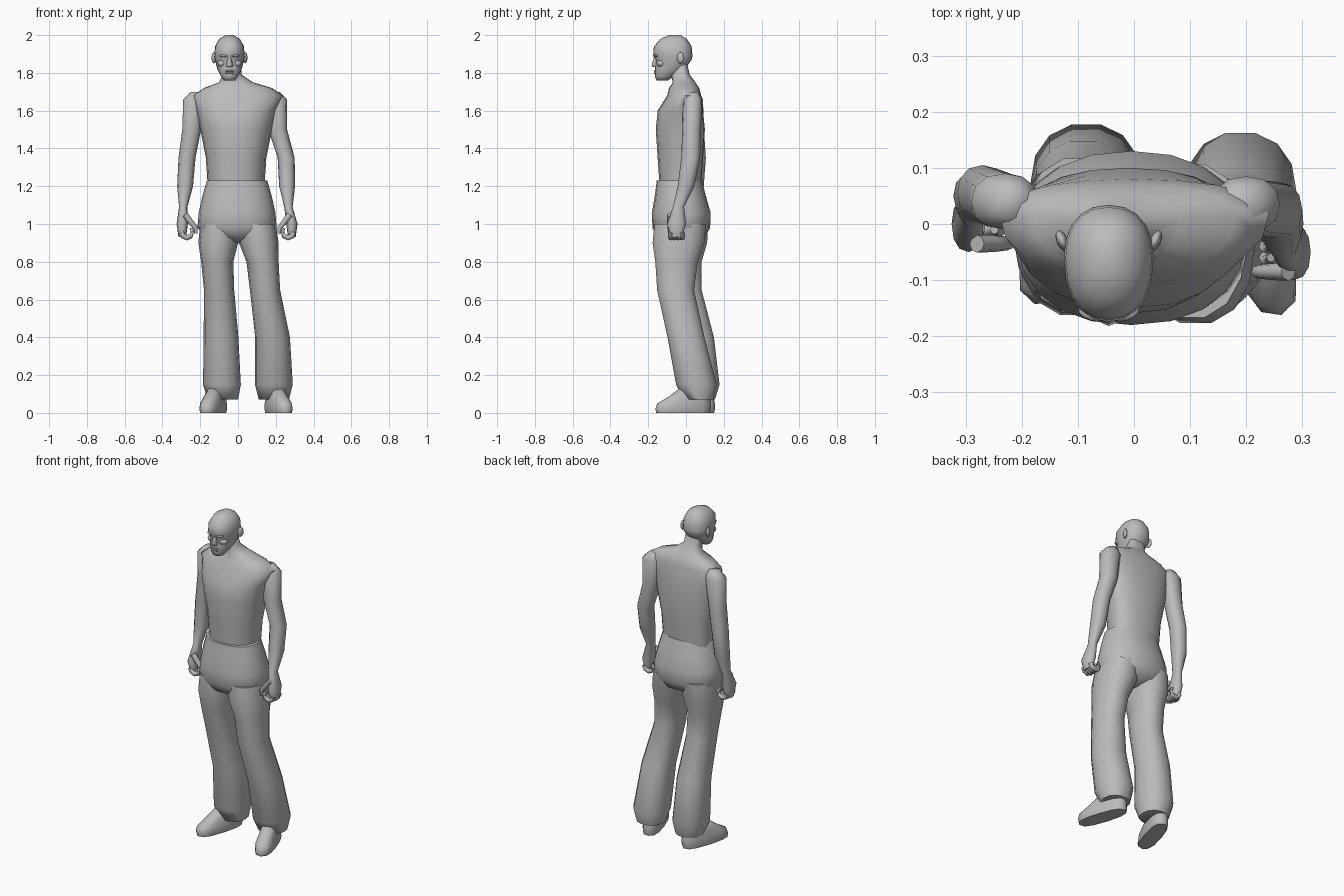
import bpy
import bmesh
from math import cos, sin, pi, radians
from mathutils import Vector, Matrix

default_cube = bpy.data.objects.get("Cube")
if default_cube:
    bpy.data.objects.remove(default_cube, do_unlink=True)

# One plain clay colour for the whole figure
clay = bpy.data.materials.new("clay_grey")
clay.use_nodes = True
clay.diffuse_color = (.5, .5, .5, 1)
clay.node_tree.nodes["Principled BSDF"].inputs["Base Color"].default_value = clay.diffuse_color


def finish(bm, name):
    """Turn a bmesh into a named, smooth shaded object."""
    bmesh.ops.recalc_face_normals(bm, faces=bm.faces)
    mesh = bpy.data.meshes.new(name)
    bm.to_mesh(mesh)
    bm.free()
    mesh.materials.append(clay)
    obj = bpy.data.objects.new(name, mesh)
    bpy.context.collection.objects.link(obj)
    bpy.ops.object.select_all(action="DESELECT")
    obj.select_set(True)
    bpy.context.view_layer.objects.active = obj
    bpy.ops.object.shade_smooth_by_angle(angle=radians(70))


def loft(name, rings):
    """Bridge a list of equal point rings and cap both ends."""
    bm = bmesh.new()
    loops = [[bm.verts.new(point) for point in ring] for ring in rings]
    for low, high in zip(loops, loops[1:]):
        for i in range(len(low)):
            bm.faces.new((low[i - 1], low[i], high[i], high[i - 1]))
    bm.faces.new(loops[0])
    bm.faces.new(loops[-1])
    finish(bm, name)


def unit_ring(sides):
    turns = [2 * pi * i / sides for i in range(sides)]
    return [(cos(turn), sin(turn)) for turn in turns]


def signed_power(value, power):
    return abs(value) ** power * (1 if value >= 0 else -1)


def stack(name, heights, xs, ys, widths, depths,
          sides=14, square=.9, shift=0, place=Matrix.Identity(4)):
    """Loft level sections from centres and half sizes.
    Shift moves the widest line back from the middle, as a share of the depth."""
    rings = []
    for z, x, y, width, depth in zip(heights, xs, ys, widths, depths):
        ring = []
        for across, along in unit_ring(sides):
            across = signed_power(across, square)
            along = signed_power(along, square)
            along += shift * (1 - abs(along))
            ring.append(place @ Vector((x + across * width, y + along * depth, z)))
        rings.append(ring)
    loft(name, rings)


def tube(name, points, radii):
    """Loft round sections along a bent path."""
    path = [Vector(point) for point in points]
    rings = []
    for k, (point, radius) in enumerate(zip(path, radii)):
        heading = path[min(k + 1, len(path) - 1)] - path[max(k - 1, 0)]
        frame = heading.to_track_quat("Z", "Y")
        rings.append([point + frame @ Vector((a * radius, b * radius, 0))
                      for a, b in unit_ring(8)])
    loft(name, rings)


def ellipsoid(name, centre, size, tilt=0):
    bm = bmesh.new()
    bmesh.ops.create_uvsphere(bm, u_segments=12, v_segments=8, radius=1)
    bm.transform(Matrix.Translation(centre) @ Matrix.Rotation(tilt, 4, "Z")
                 @ Matrix.Diagonal((*size, 1)))
    finish(bm, name)


# Bare torso running up into the neck
stack("torso_and_neck",
      heights=(1.2, 1.35, 1.5, 1.6, 1.68, 1.72, 1.75, 1.79, 1.87),
      xs=(-.01, -.01, -.01, -.01, 0, 0, -.01, -.03, -.04),
      ys=(-.03, -.03, -.03, -.03, -.01, -.01, -.01, -.03, -.04),
      widths=(.15, .16, .19, .21, .24, .18, .09, .05, .05),
      depths=(.11, .12, .13, .12, .09, .08, .06, .05, .04),
      sides=20, shift=.3)

# Head, with the chin, mouth, eye hollow and brow in its profile
head_x = -.045
stack("head",
      heights=(1.76, 1.78, 1.82, 1.87, 1.89, 1.94, 1.98, 2),
      xs=[head_x] * 8,
      ys=(-.125, -.115, -.085, -.065, -.07, -.07, -.065, -.06),
      widths=(.03, .045, .065, .077, .08, .077, .055, .02),
      depths=(.03, .05, .08, .095, .104, .1, .07, .03),
      sides=20, shift=.1)

# Face details and ears
stack("nose", heights=(1.83, 1.84, 1.88), xs=[head_x] * 3, ys=[-.16] * 3,
      widths=(.016, .018, .008), depths=(.016, .022, .01), sides=8)
for part, height in (("upper_lip", 1.81), ("lower_lip", 1.798)):
    ellipsoid(part, (head_x, -.16, height), (.024, .01, .006))
for part, side in (("left", 1), ("right", -1)):
    ellipsoid(part + "_ear", (head_x + side * .083, -.03, 1.88), (.01, .02, .03), side * -.4)
    ellipsoid(part + "_brow", (head_x + side * .03, -.16, 1.89), (.025, .012, .007), side * .3)
    ellipsoid(part + "_cheek", (head_x + side * .04, -.135, 1.85), (.025, .02, .018), side * .4)

# Arms share their sections and follow their own bend
arm = dict(heights=(1.7, 1.66, 1.5, 1.35, 1.2, 1.09, 1, .93),
           widths=(.03, .06, .05, .045, .042, .022, .03, .02),
           depths=(.03, .05, .05, .05, .044, .03, .05, .03), sides=12)
stack("left_arm", xs=(.19, .2, .21, .255, .26, .267, .285, .285),
      ys=(.035, .035, .03, .025, 0, -.04, -.05, -.05), **arm)
stack("right_arm", xs=(-.22, -.23, -.245, -.27, -.28, -.29, -.295, -.295),
      ys=(.04, .04, .045, .055, .05, .025, 0, 0), **arm)

# Fingers curl in along an arc, with the thumb in front
for part, side, palm_x, palm_y in (("left", 1, .265, -.05), ("right", -1, .27, 0)):
    for n in range(4):
        y = palm_y + (n - 1.5) * .02
        arc = [-pi * step / 4 for step in range(6)]
        tube(f"{part}_finger_{n + 1}",
             [(side * (palm_x + .03 * cos(a)), y, .957 + .03 * sin(a)) for a in arc],
             (.014, .014, .014, .013, .012, .008))
    thumb = ((.01, 1.05), (-.02, 1.01), (-.045, .98), (-.048, .95))
    tube(part + "_thumb", [(side * (palm_x + x), palm_y - .035, z) for x, z in thumb],
         (.016, .015, .012, .008))

# Loose trousers: seat, then two flared legs with shared sections
stack("trouser_seat",
      heights=(1.23, 1.15, 1.06, .98, .93, .9), xs=[-.005] * 6,
      ys=(-.035, -.03, -.025, -.025, -.025, -.03),
      widths=(.16, .183, .203, .21, .17, .06),
      depths=(.12, .135, .155, .153, .125, .06), sides=20)
leg = dict(heights=(1, .9, .8, .65, .4, .15, .07),
           widths=(.1, .105, .085, .08, .092, .1, .08),
           depths=(.14, .14, .115, .1, .1, .11, .08))
stack("left_trouser_leg", xs=(.1, .11, .13, .143, .183, .19, .19),
      ys=(-.03, -.04, -.05, -.055, 0, .055, .065), **leg)
stack("right_trouser_leg", xs=(-.1, -.105, -.11, -.1, -.09, -.085, -.08),
      ys=(-.02, -.025, -.03, -.015, .05, .07, .075), **leg)

# Shoes with the toes turned out
for part, x, y, turn in (("left", .213, -.01, 18), ("right", -.13, .01, -17)):
    spot = Matrix.Translation((x, y, 0)) @ Matrix.Rotation(radians(turn), 4, "Z")
    stack(part + "_shoe", heights=(0, .02, .05, .09, .13), xs=[0] * 5,
          ys=(-.005, -.005, 0, .03, .055), widths=(.05, .054, .052, .045, .035),
          depths=(.15, .155, .15, .11, .08), sides=12, square=.75, place=spot)
